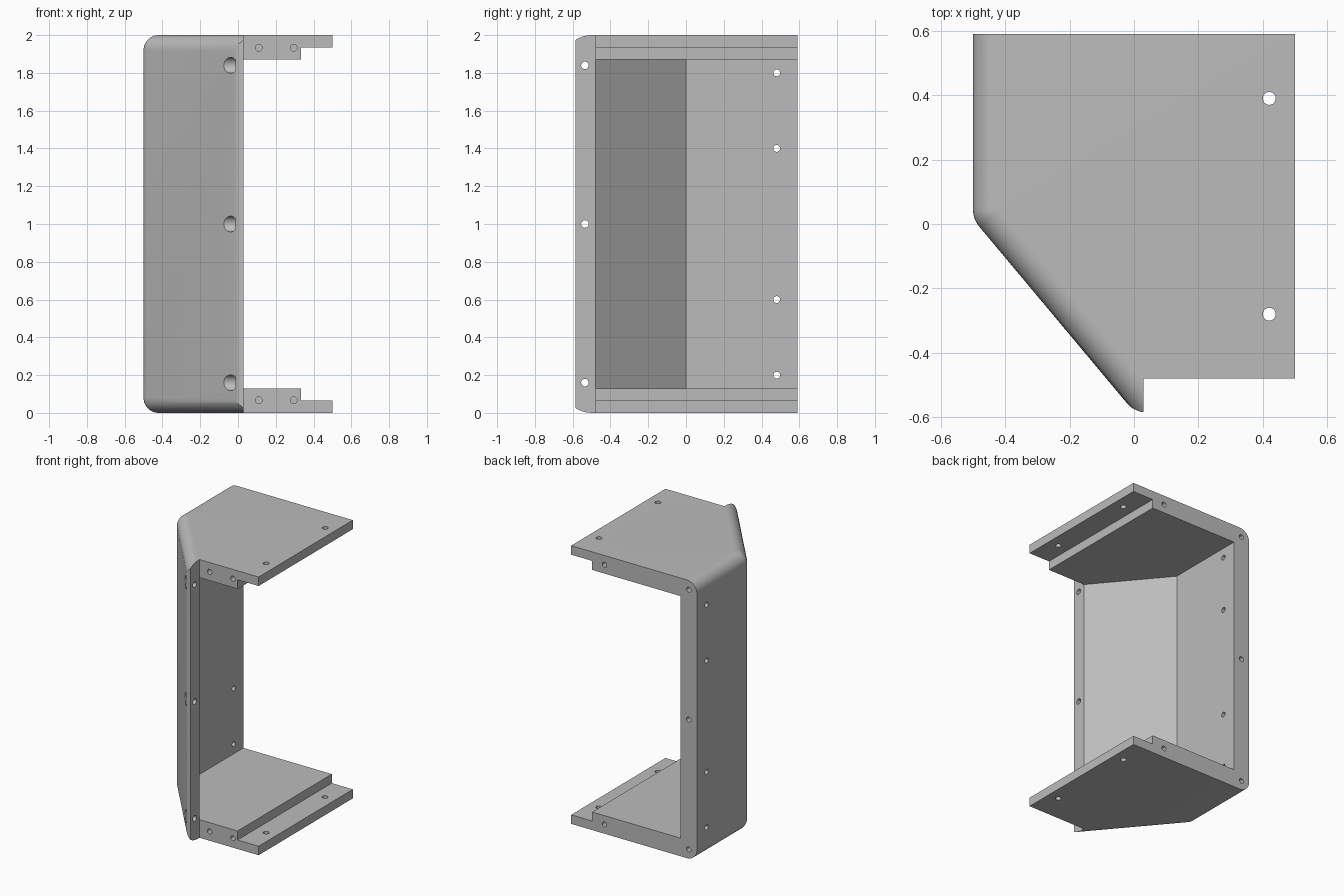
import bpy, bmesh, math
from mathutils import Matrix, Vector

cube = bpy.data.objects.get("Cube")
if cube:
    bpy.data.objects.remove(cube, do_unlink=True)

H, BACK, FRONT = 2.0, 0.59, -0.585
LIP, PLATE_FRONT, WALL = 0.03, -0.48, 0.13

grey = bpy.data.materials.new("light_grey")
grey.use_nodes = True
grey.diffuse_color = (0.5, 0.5, 0.5, 1)
grey.node_tree.nodes["Principled BSDF"].inputs["Base Color"].default_value = (0.5, 0.5, 0.5, 1)


def arc(cx, cy, r, a0, a1, n=10):
    angles = [math.radians(a0 + (a1 - a0) * i / n) for i in range(n + 1)]
    return [(cx + r * math.cos(a), cy + r * math.sin(a)) for a in angles]


def add_object(name, bm):
    bmesh.ops.recalc_face_normals(bm, faces=bm.faces)
    mesh = bpy.data.meshes.new(name)
    bm.to_mesh(mesh)
    bm.free()
    ob = bpy.data.objects.new(name, mesh)
    bpy.context.collection.objects.link(ob)
    return ob


def prism_mesh(outline, z0, z1):
    bm = bmesh.new()
    base = bm.faces.new([bm.verts.new((x, y, z0)) for x, y in outline])
    top = bmesh.ops.extrude_face_region(bm, geom=[base])["geom"]
    bmesh.ops.translate(bm, vec=(0, 0, z1 - z0),
                        verts=[v for v in top if isinstance(v, bmesh.types.BMVert)])
    return bm


def box(x0, x1, y0, y1, z0, z1):
    outline = [(x0, y0), (x1, y0), (x1, y1), (x0, y1)]
    return add_object("box_cutter", prism_mesh(outline, z0, z1))


def drill(start, end, r):
    a, b = Vector(start), Vector(end)
    rot = (b - a).to_track_quat('Z', 'Y').to_matrix().to_4x4()
    bm = bmesh.new()
    bmesh.ops.create_cone(bm, cap_ends=True, segments=24, radius1=r, radius2=r,
                          depth=(b - a).length,
                          matrix=Matrix.Translation((a + b) / 2) @ rot)
    return add_object("drill_cutter", bm)


def carve(target, cutter, operation='DIFFERENCE'):
    cutter.hide_render = True
    mod = target.modifiers.new("carve", 'BOOLEAN')
    mod.operation, mod.solver, mod.object = operation, 'EXACT', cutter
    bpy.context.view_layer.objects.active = target
    bpy.ops.object.modifier_apply(modifier=mod.name)
    bpy.data.objects.remove(cutter, do_unlink=True)


# Solid block with a rounded upright corner
corner = arc(-0.415, 0.046, 0.085, 180, 220)
outline = [(-0.5, BACK)] + corner + [(0.002, FRONT), (0.5, FRONT), (0.5, BACK)]
bm = prism_mesh(outline, 0, H)

# Round the top and bottom edges along the side and the slanted wall
bm.edges.ensure_lookup_table()
rounded = []
for e in bm.edges:
    a, b = e.verts
    mid = (a.co + b.co) / 2
    if abs(a.co.z - b.co.z) < 0.001 and mid.x < -0.1 and mid.y < BACK - 0.01:
        rounded.append(e)
bmesh.ops.bevel(bm, geom=rounded, offset=0.08, offset_type='OFFSET', segments=10,
                profile=0.5, affect='EDGES', clamp_overlap=False)
bmesh.ops.remove_doubles(bm, verts=bm.verts, dist=0.0002)
shell = add_object("corner_housing", bm)

# Front notch, rounded front tip, hollow interior, stepped plate edges
carve(shell, box(LIP, 0.8, -0.8, PLATE_FRONT, -0.2, H + 0.2))
tip = arc(0.0393, -0.505, 0.08, -90, -140) + [(-1, -0.6), (-1, 1), (1, 1), (1, FRONT)]
carve(shell, add_object("tip_cutter", prism_mesh(tip, -0.3, H + 0.3)), 'INTERSECT')
inside = [(-0.37, 0.8), (-0.37, 0), (LIP, PLATE_FRONT), (0.8, -0.6), (0.8, 0.8)]
carve(shell, add_object("inside_cutter", prism_mesh(inside, WALL, H - WALL)))
carve(shell, box(0.333, 0.8, -0.8, 0.8, 0.065, H - 0.065))

# Upright holes through the plate edges
for y in (0.39, -0.28):
    carve(shell, drill((0.42, y, -0.1), (0.42, y, H + 0.1), 0.02))

# Counterbored holes in the front lip
for z in (0.16, 1.0, 1.84):
    carve(shell, drill((-0.3, -0.535, z), (-0.013, -0.535, z), 0.042))
    carve(shell, drill((-0.2, -0.535, z), (0.1, -0.535, z), 0.02))

# Holes through the side wall
for z in (0.2, 0.6, 1.4, 1.8):
    carve(shell, drill((-0.6, 0.48, z), (-0.3, 0.48, z), 0.018))

# Blind holes in the front and back edges
for z in (0.067, H - 0.067):
    for x in (0.11, 0.295):
        carve(shell, drill((x, -0.6, z), (x, -0.36, z), 0.018))
    carve(shell, drill((0.235, 0.7, z), (0.235, 0.47, z), 0.018))
for z in (0.067, 1.0, H - 0.067):
    carve(shell, drill((-0.435, 0.7, z), (-0.435, 0.53, z), 0.018))

shell.data.materials.clear()
shell.data.materials.append(grey)
for p in shell.data.polygons:
    p.material_index = 0

bpy.ops.object.select_all(action='DESELECT')
shell.select_set(True)
bpy.context.view_layer.objects.active = shell
bpy.ops.object.shade_smooth_by_angle(angle=math.radians(25))
